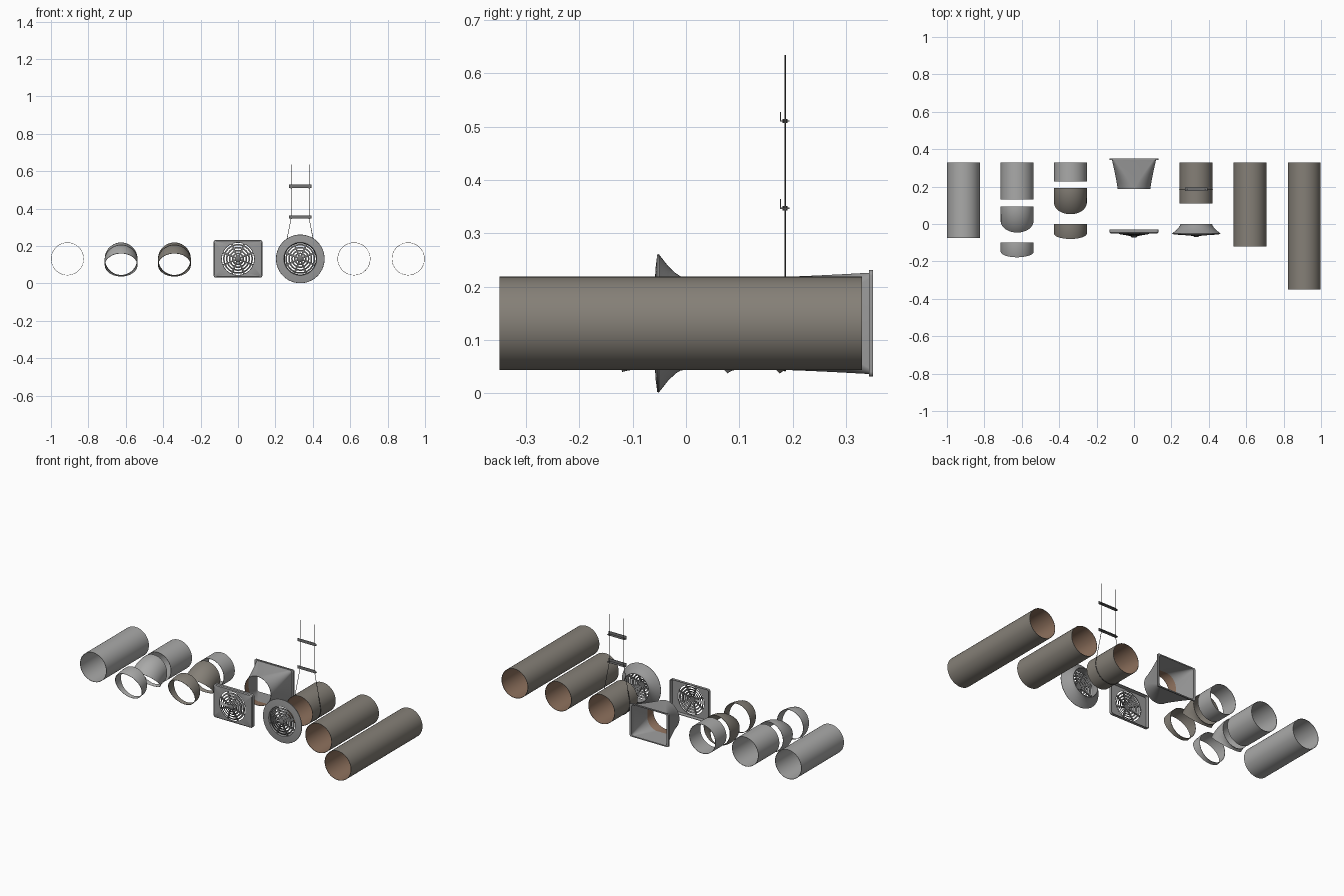
import bpy, bmesh, math
from mathutils import Vector

if "Cube" in bpy.data.objects:
    bpy.data.objects.remove(bpy.data.objects["Cube"])

ZC, R, WALL, N = 0.131, 0.0877, 0.002, 64


def material(name, c):
    m = bpy.data.materials.new(name)
    m.diffuse_color = (*c, 1)
    m.use_nodes = True
    m.node_tree.nodes["Principled BSDF"].inputs["Base Color"].default_value = m.diffuse_color
    return m


LIGHT = material("light_zinc", (0.40, 0.40, 0.395))
TAUPE = material("taupe_coating", (0.235, 0.215, 0.185))
BROWN = material("brown_lining", (0.27, 0.165, 0.11))
MID = material("terminal_grey", (0.32, 0.32, 0.32))
GRILLE = material("grille_grey", (0.17, 0.17, 0.17))
DARK = material("dark_steel", (0.08, 0.08, 0.08))


def finish(bm, name, mats, angle=35):
    bmesh.ops.recalc_face_normals(bm, faces=bm.faces)
    me = bpy.data.meshes.new(name)
    bm.to_mesh(me)
    bm.free()
    for m in mats:
        me.materials.append(m)
    me.shade_smooth()
    me.set_sharp_from_angle(angle=math.radians(angle))
    ob = bpy.data.objects.new(name, me)
    bpy.context.collection.objects.link(ob)
    return ob


def loft(name, rings, mats, band_mat=None):
    """Skin a closed loop of rings into a hollow solid."""
    bm = bmesh.new()
    vs = [[bm.verts.new(p) for p in ring] for ring in rings]
    k = len(vs)
    for i in range(k):
        a, b = vs[i], vs[(i + 1) % k]
        n = len(a)
        for j in range(n):
            f = bm.faces.new((a[j], a[(j + 1) % n], b[(j + 1) % n], b[j]))
            f.material_index = band_mat(i) if band_mat else 0
    return finish(bm, name, mats)


def angles():
    return [(j + 0.5) * 2 * math.pi / N for j in range(N)]


def circle(x, y, r):
    return [(x + r * math.cos(a), y, ZC + r * math.sin(a)) for a in angles()]


def rrect(x, y, hw, hh, cr):
    pts = []
    for a in angles():
        c, s = math.cos(a), math.sin(a)
        pts.append((x + math.copysign(hw - cr, c) + cr * c, y,
                    ZC + math.copysign(hh - cr, s) + cr * s))
    return pts


def mix(p, q, t):
    return [tuple(Vector(a).lerp(Vector(b), t)) for a, b in zip(p, q)]


def lathe(name, x, profile, mat):
    return loft(name, [circle(x, y, r) for r, y in profile], [mat])


def pipe(name, x, y0, y1, outer, inner):
    ri = R - WALL
    loft(name, [circle(x, y0, R), circle(x, y1, R), circle(x, y1, ri), circle(x, y0, ri)],
         [outer, inner], lambda i: 1 if i == 2 else 0)


def bend(name, x, y0, rad, deg, outer, inner):
    """Elbow that starts heading to the front and turns downward."""
    steps = 12

    def ring(i, r):
        a = math.radians(deg) * i / steps
        c = Vector((x, y0 - rad * math.sin(a), ZC - rad * (1 - math.cos(a))))
        up = Vector((0, -math.sin(a), math.cos(a)))
        return [c + Vector((r * math.cos(t), 0, 0)) + up * r * math.sin(t) for t in angles()]
    rings = [ring(i, R) for i in range(steps + 1)]
    rings += [ring(i, R - WALL) for i in range(steps, -1, -1)]
    loft(name, rings, [outer, inner], lambda i: 1 if steps < i <= 2 * steps else 0)


def box(name, lo, hi, mat):
    bm = bmesh.new()
    bmesh.ops.create_cube(bm, size=1)
    for v in bm.verts:
        v.co = [lo[i] + (hi[i] - lo[i]) * (v.co[i] + 0.5) for i in range(3)]
    return finish(bm, name, [mat])


def grille(prefix, x, y_rim, y_hub, r_rim):
    """Stepped louvre rings, a hub and eight radial spokes."""
    r_hub = 0.016
    depth = lambda r: y_hub + (y_rim - y_hub) * ((r - r_hub) / (r_rim - r_hub)) ** 0.7
    for k in range(4):
        r = 0.0285 + k * 0.0155
        y = depth(r)
        lathe(f"{prefix}_louvre_ring_{k + 1}", x,
              [(r + 0.0045, y + 0.005), (r + 0.0045, y + 0.001),
               (r - 0.0035, y - 0.003), (r - 0.0035, y - 0.001)], GRILLE)
    lathe(f"{prefix}_hub", x, [(0.0005, y_hub - 0.006), (0.011, y_hub - 0.005),
                               (0.017, y_hub), (0.017, y_hub + 0.006), (0.0005, y_hub + 0.006)], GRILLE)
    bm = bmesh.new()
    for k in range(8):
        a = (k + 0.5) * math.pi / 4
        d = Vector((math.cos(a), 0, math.sin(a)))
        s = Vector((-d.z, 0, d.x))
        prev = None
        for r in (0.012, 0.03, 0.05, 0.07, r_rim + 0.001):
            yc = depth(max(r, r_hub))
            yc = min(yc, y_rim)
            c = Vector((x, 0, ZC)) + d * r
            w = 0.0045
            q = [bm.verts.new(c + s * u * w + Vector((0, yc + v, 0)))
                 for u, v in ((-1, 0), (1, 0), (1, 0.006), (-1, 0.006))]
            if prev:
                for j in range(4):
                    bm.faces.new((prev[j], prev[(j + 1) % 4], q[(j + 1) % 4], q[j]))
            else:
                bm.faces.new(q)
            prev = q
        bm.faces.new(prev)
    finish(bm, f"{prefix}_spokes", [GRILLE])


# Straight ducts
pipe("zinc_duct_long", -0.912, -0.075, 0.33, LIGHT, LIGHT)
pipe("zinc_duct_medium", -0.625, 0.13, 0.33, LIGHT, LIGHT)
pipe("zinc_duct_short", -0.34, 0.226, 0.33, LIGHT, LIGHT)
pipe("lined_duct_short", 0.332, 0.11, 0.33, TAUPE, BROWN)
pipe("lined_duct_medium", 0.62, -0.12, 0.33, TAUPE, BROWN)
pipe("lined_duct_long", 0.91, -0.35, 0.33, TAUPE, BROWN)

# Elbows, steep and shallow
for tag, x, dy, m in (("zinc", -0.625, 0, LIGHT), ("coated", -0.34, 0.098, TAUPE)):
    bend(f"{tag}_elbow_steep", x, 0.094 + dy, 0.11, 45, m, m)
    bend(f"{tag}_elbow_shallow", x, -0.098 + dy, 0.152, 19.5, m, m)

# Round-to-rectangular adapter with a flange at the back
S = 10


def body(i, t):
    y = 0.188 + 0.155 * i / S
    s = (i / S) ** 1.2
    return mix(circle(0, y, R - t), rrect(0, y, 0.118 - t, 0.095 - t, 0.012), s)


rings = [body(i, 0) for i in range(S + 1)]
rings += [rrect(0, 0.343, 0.13, 0.1, 0.01), rrect(0, 0.351, 0.13, 0.1, 0.01),
          rrect(0, 0.351, 0.1165, 0.0935, 0.012)]
rings += [body(i, 0.002) for i in range(S, -1, -1)]
last = len(rings) - 1
loft("duct_adapter", rings, [MID, BROWN], lambda i: 1 if last - 3 <= i < last else 0)

# Rectangular grille: shallow tray with a round opening
loft("rect_grille_frame", [
    rrect(0, -0.03, 0.13, 0.1, 0.012), rrect(0, -0.046, 0.13, 0.1, 0.012),
    rrect(0, -0.051, 0.125, 0.095, 0.012), circle(0, -0.052, 0.087), circle(0, -0.047, 0.087),
    rrect(0, -0.047, 0.123, 0.093, 0.012), rrect(0, -0.03, 0.127, 0.097, 0.012)], [MID])
grille("rect_grille", 0, -0.051, -0.067, 0.087)

# Round grille: flared collar
XR = 0.333
lathe("round_grille_collar", XR, [
    (0.085, 0.0), (0.087, -0.008), (0.094, -0.019), (0.107, -0.033), (0.130, -0.051),
    (0.129, -0.054), (0.105, -0.057), (0.088, -0.058), (0.086, -0.054), (0.086, -0.03),
    (0.083, 0.0)], MID)
grille("round_grille", XR, -0.055, -0.064, 0.087)

# Hanger: one wire looping under the duct, two angle bars, nuts
XH, YH, RW = 0.332, 0.186, R + 0.0015
px, pz = 0.048, 0.347 - ZC
tang = math.atan2(pz, px) - math.acos(RW / math.hypot(px, pz))
path = [(XH + px, 0.635), (XH + px, 0.347)]
M = 24
for i in range(M + 1):
    a = tang - (math.pi + 2 * tang) * i / M
    path.append((XH + RW * math.cos(a), ZC + RW * math.sin(a)))
path += [(XH - px, 0.347), (XH - px, 0.635)]
cu = bpy.data.curves.new("hanger_wire", 'CURVE')
cu.dimensions = '3D'
cu.bevel_depth = 0.0014
cu.bevel_resolution = 2
cu.use_fill_caps = True
sp = cu.splines.new('POLY')
sp.points.add(len(path) - 1)
for p, (x, z) in zip(sp.points, path):
    p.co = (x, YH, z, 1)
cu.materials.append(DARK)
bpy.context.collection.objects.link(bpy.data.objects.new("hanger_wire", cu))

for tag, z in (("lower", 0.347), ("upper", 0.511)):
    box(f"{tag}_bar_shelf", (0.272, 0.176, z - 0.001), (0.392, 0.194, z + 0.001), GRILLE)
    box(f"{tag}_bar_web", (0.272, 0.176, z - 0.001), (0.392, 0.178, z + 0.017), GRILLE)
    for side in (-1, 1):
        bm = bmesh.new()
        bmesh.ops.create_cone(bm, cap_ends=True, segments=6, radius1=0.0045, radius2=0.0045, depth=0.008)
        bmesh.ops.translate(bm, verts=bm.verts, vec=(XH + side * px, YH, z))
        finish(bm, f"{tag}_nut_{'left' if side < 0 else 'right'}", [DARK])
